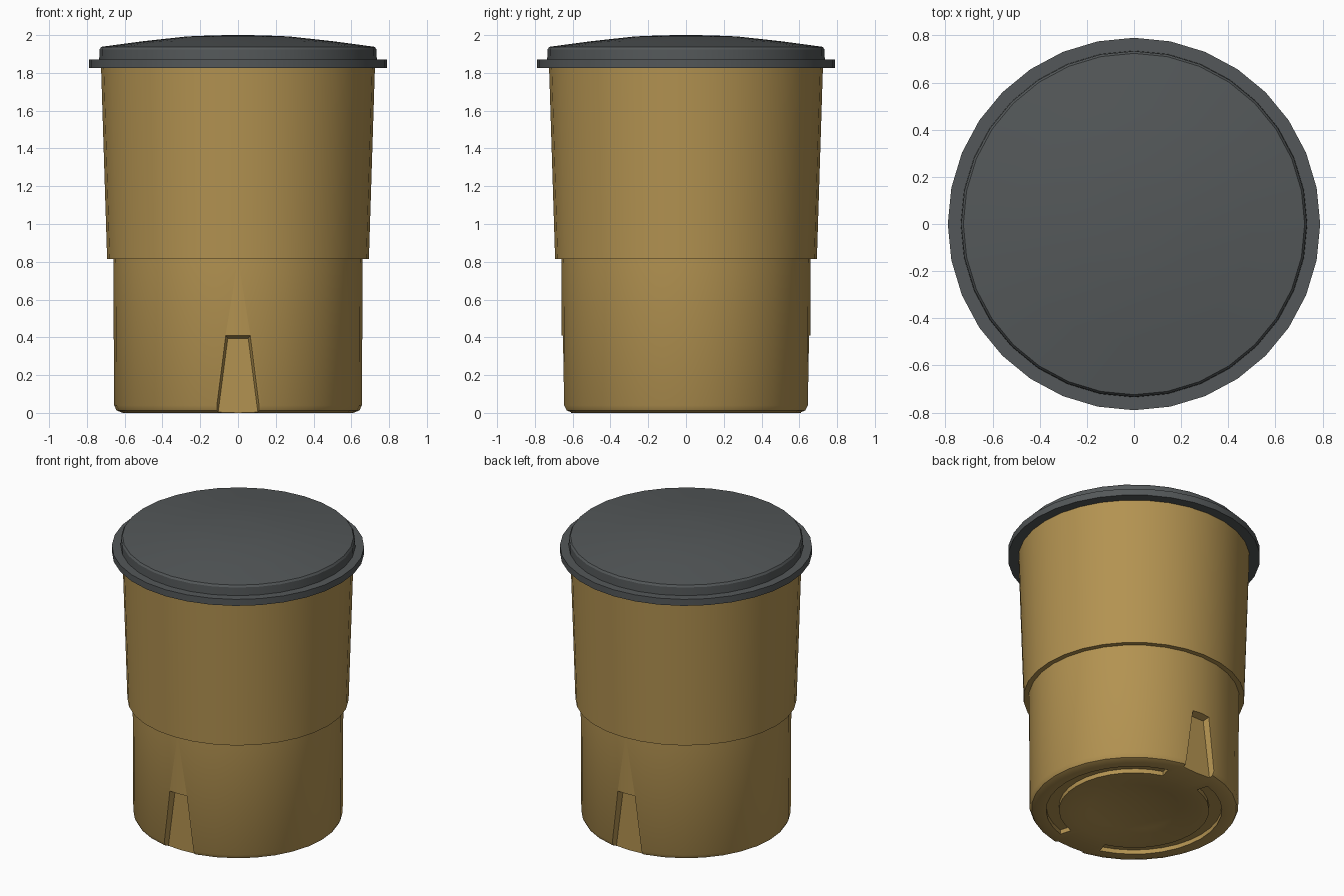
import bpy, bmesh
from math import radians, acos
from mathutils import Matrix, Vector

default = bpy.data.objects.get("Cube")
if default:
    bpy.data.objects.remove(default, do_unlink=True)


def material(name, rgb):
    mat = bpy.data.materials.new(name)
    mat.use_nodes = True
    mat.diffuse_color = (*rgb, 1)
    mat.node_tree.nodes["Principled BSDF"].inputs["Base Color"].default_value = (*rgb, 1)
    return mat


def finish(bm, name, mat):
    bmesh.ops.remove_doubles(bm, verts=bm.verts, dist=1e-5)
    bmesh.ops.recalc_face_normals(bm, faces=bm.faces)
    mesh = bpy.data.meshes.new(name)
    bm.to_mesh(mesh)
    bm.free()
    mesh.materials.append(mat)
    obj = bpy.data.objects.new(name, mesh)
    bpy.context.collection.objects.link(obj)
    return obj


def lathe(name, profile, mat, start=0, sweep=360, steps=32, closed=False):
    """Revolve (radius, height) points around z; closed profiles give ring pieces."""
    bm = bmesh.new()
    verts = [bm.verts.new((r, 0, z)) for r, z in profile]
    pairs = list(zip(verts, verts[1:]))
    if closed:
        pairs.append((verts[-1], verts[0]))
    for a, b in pairs:
        bm.edges.new((a, b))
    bmesh.ops.rotate(bm, verts=bm.verts, matrix=Matrix.Rotation(radians(start), 3, "Z"))
    bmesh.ops.spin(bm, geom=bm.verts[:] + bm.edges[:], cent=(0, 0, 0), axis=(0, 0, 1),
                   angle=radians(sweep), steps=steps)
    if closed:
        bmesh.ops.holes_fill(bm, edges=bm.edges, sides=4)
    return finish(bm, name, mat)


def notch(name, side, mat):
    """Tapered foot notch, narrowing inward and upward."""
    bm = bmesh.new()
    rings = []
    for y, low, high, top in ((0.61, 0.112, 0.054, 0.395), (0.70, 0.142, 0.078, 0.425)):
        corners = ((-low, -0.05), (low, -0.05), (high, top), (-high, top))
        rings.append([bm.verts.new(Vector((x, side * y, z))) for x, z in corners])
    inner, outer = rings
    bm.faces.new(inner)
    bm.faces.new(outer)
    for i in range(4):
        j = (i + 1) % 4
        bm.faces.new((inner[i], inner[j], outer[j], outer[i]))
    return finish(bm, name, mat)


def smooth(obj):
    bpy.ops.object.select_all(action="DESELECT")
    obj.select_set(True)
    bpy.context.view_layer.objects.active = obj
    bpy.ops.object.shade_smooth_by_angle(angle=radians(32))


tan = material("ochre_plastic", (0.45, 0.29, 0.082))
grey = material("dark_grey_plastic", (0.088, 0.097, 0.100))

# Stepped container with a dished underside
body = lathe("container_body", [
    (0, 0.05), (0.15, 0.043), (0.28, 0.025), (0.40, 0), (0.61, 0),
    (0.643, 0.013), (0.656, 0.04), (0.66, 0.815), (0.693, 0.815),
    (0.725, 1.83), (0, 1.83)], tan)

# Foot notches front and back, and two underside grooves
cutters = [notch("notch_cutter", s, tan) for s in (-1, 1)]
half = acos(0.15 / 0.51) * 57.2958
for middle in (0, 180):
    cutters.append(lathe("groove_cutter",
                         [(0.47, -0.05), (0.55, -0.05), (0.55, 0.03), (0.47, 0.03)],
                         tan, middle - half, 2 * half, 14, closed=True))

bpy.context.view_layer.objects.active = body
for cutter in cutters:
    cutter.hide_render = True
    cut = body.modifiers.new("cut", "BOOLEAN")
    cut.operation = "DIFFERENCE"
    cut.solver = "EXACT"
    cut.object = cutter
    bpy.ops.object.modifier_apply(modifier=cut.name)
    bpy.data.objects.remove(cutter, do_unlink=True)
smooth(body)

# Domed lid with a flat flange
lid = lathe("lid", [
    (0, 1.825), (0.79, 1.825), (0.79, 1.87), (0.735, 1.87), (0.733, 1.925),
    (0.724, 1.938), (0.50, 1.968), (0.27, 1.993), (0.12, 1.999), (0, 2.0)], grey)
smooth(lid)
